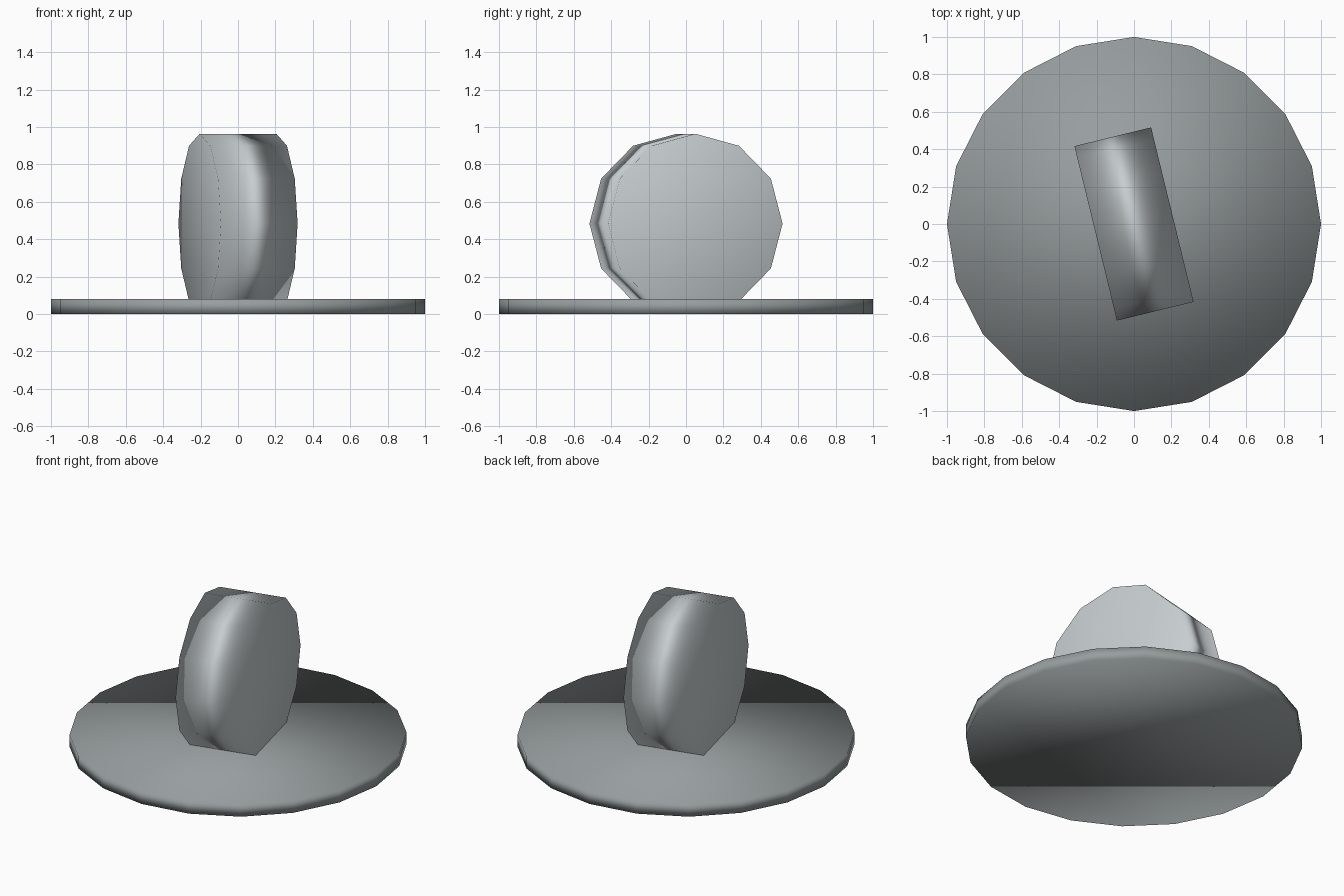
import bpy
from math import radians

if "Cube" in bpy.data.objects:
    bpy.data.objects.remove(bpy.data.objects["Cube"])


def cylinder(name, sides, radius, depth, location, color, rotation=(0, 0, 0)):
    bpy.ops.mesh.primitive_cylinder_add(vertices=sides, radius=radius, depth=depth,
                                        location=location, rotation=rotation)
    part = bpy.context.object
    part.name = name
    bpy.ops.object.shade_smooth()
    mat = bpy.data.materials.new(name + "_paint")
    mat.diffuse_color = (*color, 1)
    mat.use_nodes = True
    mat.node_tree.nodes["Principled BSDF"].inputs["Base Color"].default_value = mat.diffuse_color
    part.data.materials.append(mat)
    return part


# Flat round base in dark grey
cylinder("base_disc", 20, 1.0, 0.08, (0, 0, 0.04), (0.31, 0.34, 0.345))

# Lighter drum lying on its side, turned slightly about the vertical
drum = cylinder("drum", 12, 0.48, 0.422, (0, 0, 0.484), (0.57, 0.615, 0.63),
                (0, radians(90), radians(13.7)))

# Shading follows the large end caps
drum.modifiers.new("cap_shading", 'WEIGHTED_NORMAL').mode = 'FACE_AREA'
